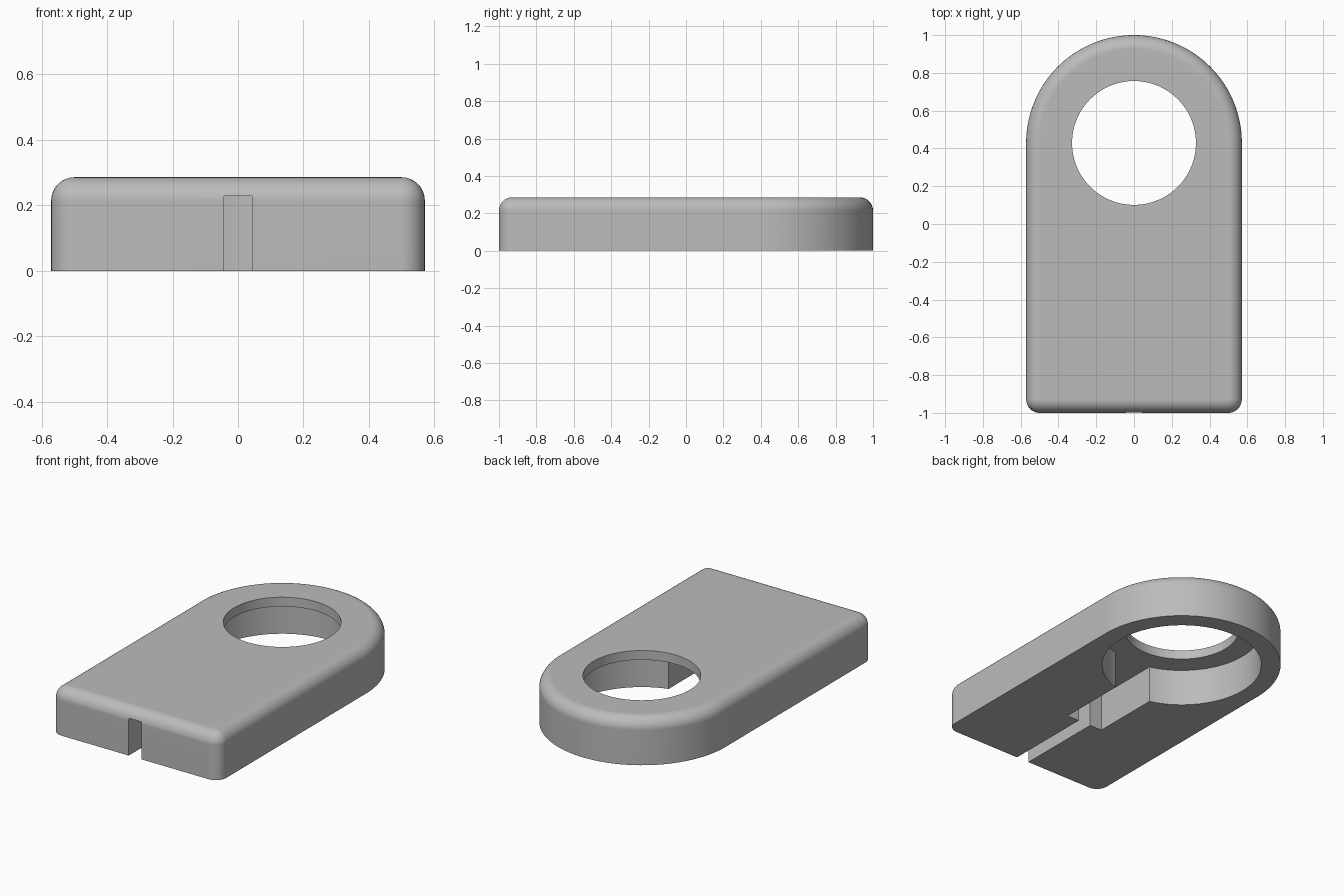
import bpy, bmesh
from math import pi, sin, cos, asin

old = bpy.data.objects.get("Cube")
if old:
    bpy.data.objects.remove(old, do_unlink=True)

HALF_W, HEIGHT, FILLET = 0.571, 0.286, 0.0714
EYE_Y = 1 - HALF_W            # centre of the round end
ROOF = 0.229                  # ceiling of the underside pocket

grey = bpy.data.materials.new("light_grey")
grey.use_nodes = True
grey.diffuse_color = (0.5, 0.5, 0.5, 1)
grey.node_tree.nodes["Principled BSDF"].inputs["Base Color"].default_value = (0.5, 0.5, 0.5, 1)


def arc(cx, cy, r, start, end, n):
    angles = [start + (end - start) * i / n for i in range(n + 1)]
    return [(cx + r * cos(a), cy + r * sin(a)) for a in angles]


def loft(name, rings):
    """Skin a stack of (outline, z) rings and cap both ends."""
    bm = bmesh.new()
    loops = [[bm.verts.new((x, y, z)) for x, y in pts] for pts, z in rings]
    for low, high in zip(loops, loops[1:]):
        for i in range(len(low)):
            j = (i + 1) % len(low)
            bm.faces.new((low[i], low[j], high[j], high[i]))
    bm.faces.new(loops[0][::-1])
    bm.faces.new(loops[-1])
    bmesh.ops.remove_doubles(bm, verts=bm.verts, dist=1e-5)
    bmesh.ops.recalc_face_normals(bm, faces=bm.faces)
    mesh = bpy.data.meshes.new(name)
    bm.to_mesh(mesh)
    bm.free()
    mesh.materials.append(grey)
    obj = bpy.data.objects.new(name, mesh)
    bpy.context.collection.objects.link(obj)
    return obj


def body_outline(inset):
    """Round back end, straight sides, small rounded front corners."""
    cx, cy, r = HALF_W - FILLET, FILLET - 1, FILLET - inset
    return (arc(0, EYE_Y, HALF_W - inset, 0, pi, 64)
            + arc(-cx, cy, r, pi, 1.5 * pi, 8)
            + arc(cx, cy, r, 1.5 * pi, 2 * pi, 8))


def cut(target, cutter):
    cutter.hide_render = True
    mod = target.modifiers.new("cut", 'BOOLEAN')
    mod.operation, mod.solver, mod.object = 'DIFFERENCE', 'EXACT', cutter
    bpy.ops.object.modifier_apply(modifier=mod.name)
    bpy.data.objects.remove(cutter, do_unlink=True)


# Body with a rounded top edge
rings = [(body_outline(0), 0)]
for i in range(9):
    a = pi / 2 * i / 8
    rings.append((body_outline(FILLET * (1 - cos(a))), HEIGHT - FILLET * (1 - sin(a))))
body = loft("holder_body", rings)
bpy.ops.object.select_all(action='DESELECT')
bpy.context.view_layer.objects.active = body
body.select_set(True)

# Underside pocket: round recess, wide channel, narrow slot out of the front
R, CHANNEL, SLOT, STEP_Y = 0.46, 0.127, 0.043, -0.445
gap = asin(CHANNEL / R)
keyhole = arc(0, EYE_Y, R, -pi / 2 + gap, 1.5 * pi - gap, 72)
keyhole += [(-CHANNEL, STEP_Y), (-SLOT, STEP_Y), (-SLOT, -1.1),
            (SLOT, -1.1), (SLOT, STEP_Y), (CHANNEL, STEP_Y)]
cut(body, loft("pocket_cutter", [(keyhole, -0.1), (keyhole, ROOF)]))

# Through hole in the top
circle = arc(0, EYE_Y, 0.328, 0, 2 * pi, 72)[:-1]
cut(body, loft("hole_cutter", [(circle, 0.1), (circle, 0.4)]))

# Smooth curves, crisp edges, flat faces kept flat
bpy.ops.object.shade_smooth_by_angle(angle=pi / 6)
weighted = body.modifiers.new("flat_faces", 'WEIGHTED_NORMAL')
weighted.keep_sharp = True
